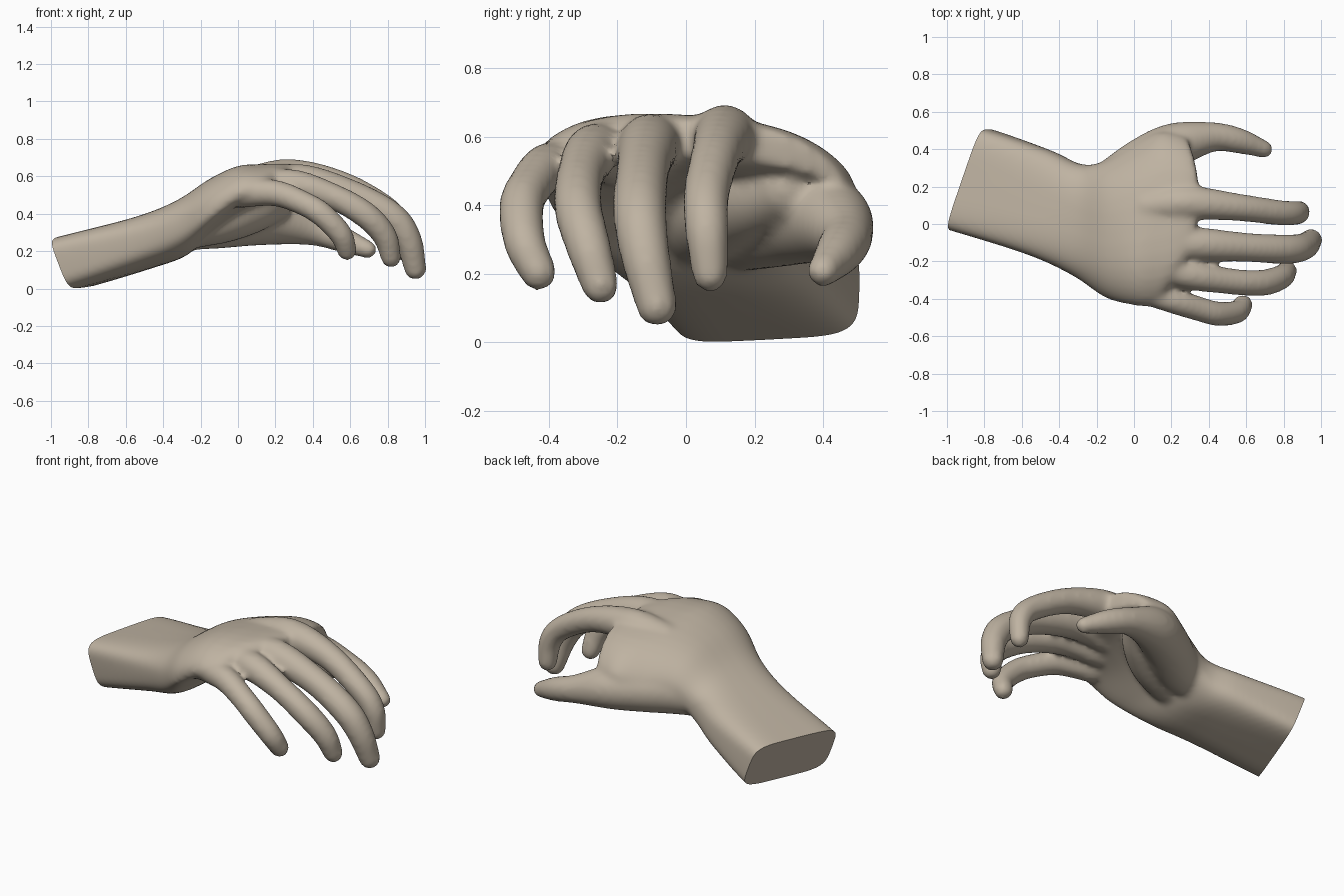
import bpy, bmesh, math
from mathutils import Vector

if "Cube" in bpy.data.objects:
    bpy.data.objects.remove(bpy.data.objects["Cube"])

SIDES = 36


def smooth_path(keys, steps):
    """Catmull-Rom samples through tuples of any length."""
    pts = [Vector(k) for k in keys]
    pts = [2 * pts[0] - pts[1]] + pts + [2 * pts[-1] - pts[-2]]
    out = []
    for a, b, c, d in zip(pts, pts[1:], pts[2:], pts[3:]):
        for s in range(steps):
            t = s / steps
            out.append(b + 0.5 * t * ((c - a) + t * ((2 * a - 5 * b + 4 * c - d)
                       + t * (3 * b - a - 3 * c + d))))
    return out + [pts[-2]]


def loft(bm, rings):
    """Skin rings of points, closing each end with a strip of faces."""
    rows = [[bm.verts.new(p) for p in ring] for ring in rings]
    faces = []
    for r, q in zip(rows, rows[1:]):
        for i in range(SIDES):
            j = (i + 1) % SIDES
            faces.append(bm.faces.new((r[i], r[j], q[j], q[i])))
    for row in (rows[0], rows[-1]):
        for i in range(SIDES // 2):
            loop = [row[i], row[i + 1], row[-i - 1], row[-i]]
            faces.append(bm.faces.new(list(dict.fromkeys(loop))))
    bmesh.ops.recalc_face_normals(bm, faces=faces)


def palm_ring(s):
    x, skew_y, skew_z, bulge, y0, y1, z0, z1, half, arch, power = s
    ring = []
    for i in range(SIDES):
        a = math.tau * i / SIDES
        c, v = math.cos(a), math.sin(a)
        u = math.copysign(abs(c) ** power, c)
        v = math.copysign(abs(v) ** power, v)
        ring.append((x + skew_y * u + skew_z * v + bulge * (1 - u * u),
                     (y0 + y1) / 2 + (y1 - y0) / 2 * u,
                     (z0 + z1) / 2 + (z1 - z0) / 2 * u
                     + arch * (1 - abs(u) ** 3.5) + half * v))
    return ring


def digit(bm, keys):
    """Tapered round tube with a domed tip; keys are x, y, z, radius."""
    path = smooth_path(keys, 6)
    pos = [Vector(p[:3]) for p in path]
    rad = [p[3] for p in path]
    end = (pos[-1] - pos[-2]).normalized()
    tip, r = pos[-1], rad[-1]
    for k in range(1, 5):
        a = k * math.pi / 9
        pos.append(tip + end * r * math.sin(a))
        rad.append(r * math.cos(a))
    rings = []
    for i, p in enumerate(pos):
        t = (pos[min(i + 1, len(pos) - 1)] - pos[max(i - 1, 0)]).normalized()
        side = (Vector((0, 1, 0)) - t * t.y).normalized()
        up = t.cross(side)
        rings.append([p + rad[i] * (side * math.cos(math.tau * k / SIDES)
                      + up * math.sin(math.tau * k / SIDES)) for k in range(SIDES)])
    loft(bm, rings)


bm = bmesh.new()

# Forearm, wrist and cupped palm
sections = [
    (-1.14, .09, -.045, 0, .04, .575, .06, .09, .14, 0, .4),
    (-.86, .09, -.045, 0, -.04, .505, .134, .16, .14, 0, .4),
    (-.50, .05, -.03, 0, -.17, .395, .247, .247, .138, 0, .6),
    (-.30, .02, -.02, 0, -.28, .32, .325, .305, .147, .01, .75),
    (-.15, 0, 0, 0, -.395, .34, .425, .385, .145, .035, .8),
    (0, 0, 0, 0, -.435, .43, .51, .41, .122, .062, .85),
    (.12, .01, 0, .03, -.44, .49, .525, .45, .092, .078, .85),
    (.19, .035, 0, .08, -.40, .48, .53, .46, .077, .088, .85),
    (.235, .05, 0, .105, -.36, .46, .53, .465, .055, .093, .85),
]
loft(bm, [palm_ring(s) for s in smooth_path(sections, 5)])

# Little, ring, middle and index fingers, the thumb, then the pad of the palm
digits = [
    [(0, -.33, .51, .08), (.2, -.405, .51, .071), (.35, -.455, .455, .066),
     (.45, -.48, .395, .066), (.55, -.47, .29, .062), (.582, -.43, .203, .054)],
    [(.05, -.2, .53, .08), (.28, -.265, .557, .082), (.5, -.305, .495, .07),
     (.68, -.315, .395, .071), (.785, -.285, .28, .066), (.818, -.25, .165, .055)],
    [(.05, -.08, .54, .08), (.32, -.105, .577, .09), (.6, -.125, .505, .078),
     (.82, -.135, .385, .079), (.91, -.12, .26, .073), (.948, -.085, .105, .06)],
    [(.05, .09, .56, .09), (.28, .113, .6, .093), (.55, .09, .555, .074),
     (.78, .06, .435, .068), (.87, .06, .33, .064), (.885, .07, .198, .053)],
    [(-.4, .13, .28, .08), (-.15, .2, .335, .125), (.05, .33, .36, .133),
     (.22, .42, .355, .122), (.42, .465, .307, .08), (.56, .445, .262, .069),
     (.695, .40, .208, .048)],
    [(-.4, .0, .28, .09), (-.12, .08, .375, .14), (.06, .18, .425, .135),
     (.19, .29, .45, .1)],
]
for keys in digits:
    digit(bm, keys)

raw = bpy.data.meshes.new("hand_parts")
bm.to_mesh(raw)
bm.free()
hand = bpy.data.objects.new("hand", raw)
bpy.context.collection.objects.link(hand)

# Fuse the parts into one soft skin
remesh = hand.modifiers.new("fuse", 'REMESH')
remesh.mode = 'VOXEL'
remesh.voxel_size = 0.015
soften = hand.modifiers.new("soften", 'SMOOTH')
soften.factor = 0.5
soften.iterations = 12
graph = bpy.context.evaluated_depsgraph_get()
skin = bpy.data.meshes.new_from_object(hand.evaluated_get(graph))
hand.modifiers.clear()
hand.data = skin

# Slanted flat cut across the forearm
bm = bmesh.new()
bm.from_mesh(skin)
bmesh.ops.bisect_plane(bm, geom=bm.verts[:] + bm.edges[:] + bm.faces[:],
                       plane_co=(-1.01, -.03, .265), plane_no=(-.135, .049, -.053),
                       clear_outer=True)
bmesh.ops.holes_fill(bm, edges=[e for e in bm.edges if e.is_boundary], sides=0)
bmesh.ops.recalc_face_normals(bm, faces=bm.faces[:])
bm.to_mesh(skin)
bm.free()

# Warm clay colour
clay = bpy.data.materials.new("warm_clay")
clay.use_nodes = True
colour = (0.52, 0.45, 0.36, 1)
clay.diffuse_color = colour
clay.node_tree.nodes["Principled BSDF"].inputs["Base Color"].default_value = colour
skin.materials.clear()
skin.materials.append(clay)

bpy.ops.object.select_all(action='DESELECT')
hand.select_set(True)
bpy.context.view_layer.objects.active = hand
bpy.ops.object.shade_smooth_by_angle(angle=math.radians(40))
